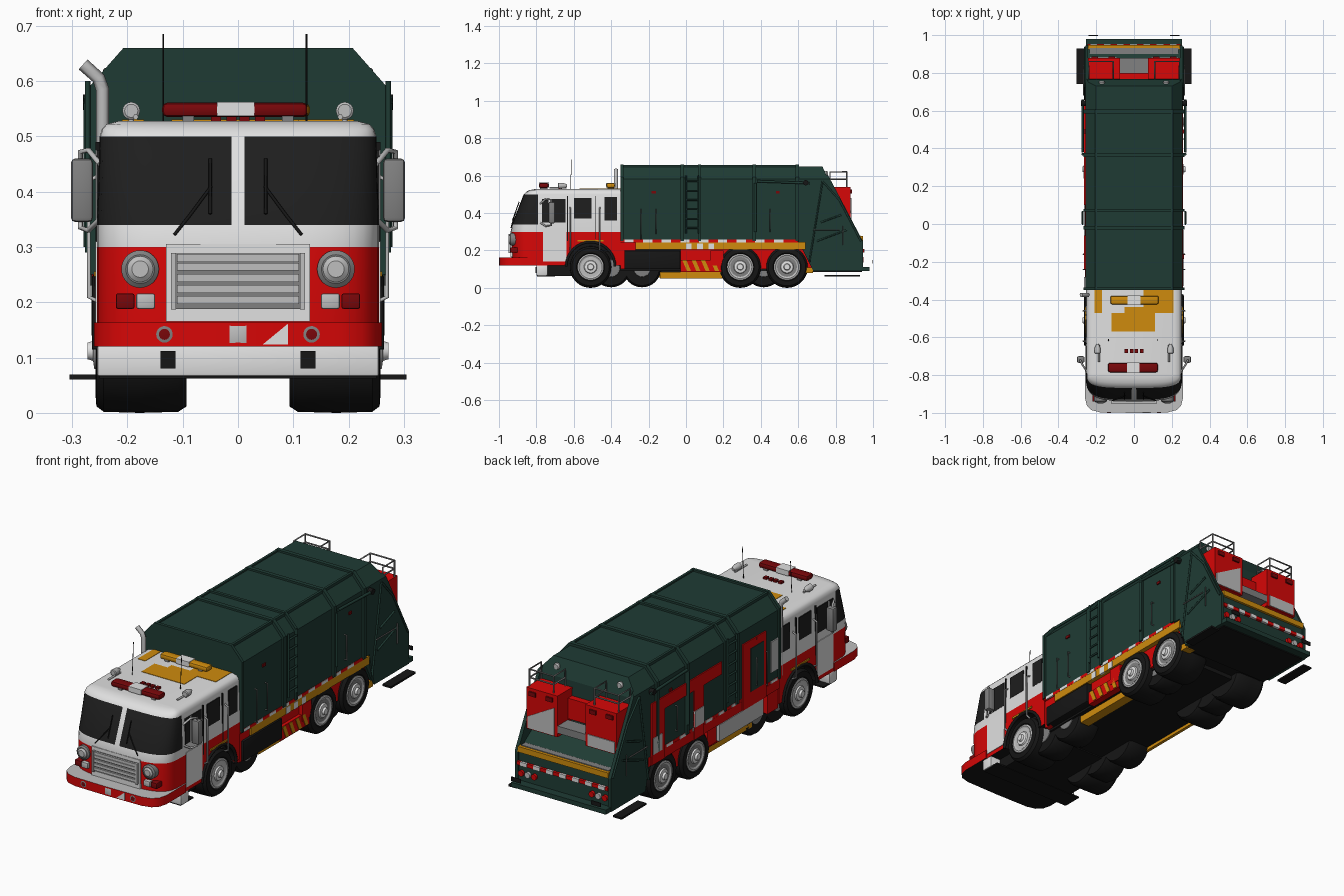
import bpy, bmesh, math
from mathutils import Matrix, Vector

if "Cube" in bpy.data.objects:
    bpy.data.objects.remove(bpy.data.objects["Cube"])

COLS = dict(white=(.75, .75, .75), red=(.68, .002, .002), green=(.0135, .044, .034), black=(.008, .008, .008),
            glass=(.013, .013, .013), orange=(.62, .26, .004), silver=(.52, .52, .52), grey=(.22, .22, .22),
            dark_red=(.19, .002, .003))
MAT = {}
for n, c in COLS.items():
    MAT[n] = bpy.data.materials.new(n)
    MAT[n].diffuse_color = (*c, 1)


def finish(name, bm, mats, smooth=False):
    bmesh.ops.recalc_face_normals(bm, faces=bm.faces)
    me = bpy.data.meshes.new(name)
    bm.to_mesh(me)
    bm.free()
    ob = bpy.data.objects.new(name, me)
    bpy.context.collection.objects.link(ob)
    for m in mats.split():
        me.materials.append(MAT[m])
    if smooth:
        shade(ob)
    return ob


def shade(ob):
    bpy.ops.object.select_all(action='DESELECT')
    ob.select_set(True)
    bpy.context.view_layer.objects.active = ob
    bpy.ops.object.shade_smooth_by_angle(angle=math.radians(35))


def boxes(name, mat, items, mirror=False, bevel=0):
    """Each item is x0, x1, y0, y1, z0, z1."""
    bm = bmesh.new()
    for b in items:
        for s in ((1, -1) if mirror else (1,)):
            c = Vector((s * (b[0] + b[1]) / 2, (b[2] + b[3]) / 2, (b[4] + b[5]) / 2))
            m = Matrix.Translation(c) @ Matrix.Diagonal((abs(b[1] - b[0]), b[3] - b[2], b[5] - b[4], 1))
            bmesh.ops.create_cube(bm, size=1, matrix=m)
    if bevel:
        bmesh.ops.bevel(bm, geom=bm.edges[:], offset=bevel, segments=2, profile=.5, affect='EDGES')
    return finish(name, bm, mat, bevel > 0)


def add_prism(bm, pts, axis, a, b):
    put = (lambda p, t: (t, p[0], p[1])) if axis == 'x' else (lambda p, t: (p[0], t, p[1]))
    r0, r1 = [[bm.verts.new(put(p, t)) for p in pts] for t in (a, b)]
    bm.faces.new(r0)
    bm.faces.new(r1)
    for i in range(len(pts)):
        j = (i + 1) % len(pts)
        bm.faces.new((r0[i], r0[j], r1[j], r1[i]))


def prism(name, mat, pts, axis, spans):
    bm = bmesh.new()
    for a, b in spans:
        add_prism(bm, pts, axis, a, b)
    return finish(name, bm, mat)


def tubes(name, mat, paths, r, mirror=False):
    cu = bpy.data.curves.new(name, 'CURVE')
    cu.dimensions, cu.bevel_depth, cu.bevel_resolution, cu.use_fill_caps = '3D', r, 1, True
    for path in paths:
        for s in ((1, -1) if mirror else (1,)):
            sp = cu.splines.new('POLY')
            sp.points.add(len(path) - 1)
            for p, q in zip(sp.points, path):
                p.co = (s * q[0], q[1], q[2], 1)
    cu.materials.append(MAT[mat])
    bpy.context.collection.objects.link(bpy.data.objects.new(name, cu))


def lathes(name, mat, prof, axis, centres, n=32):
    """Spin a (radius, along) profile round the x axis (outwards) or y axis."""
    bm = bmesh.new()
    for c in centres:
        sg = -1 if c[0] < 0 else 1
        rings = []
        for r, h in prof:
            uv = [(r * math.cos(k * math.tau / n), r * math.sin(k * math.tau / n)) for k in range(n)]
            rings.append([bm.verts.new(Vector(c) + Vector((sg * h, u, v) if axis == 'x' else (u, h, v))) for u, v in uv])
        for p, q in zip(rings, rings[1:]):
            for k in range(n):
                bm.faces.new((p[k], p[k - 1], q[k - 1], q[k]))
        bm.faces.new(rings[0])
        bm.faces.new(rings[-1])
    return finish(name, bm, mat, True)


def arc(r, n, turn=math.pi):
    return [(-.51 + r * math.cos(k * turn / n), .115 + r * math.sin(k * turn / n)) for k in range(n + 1)]


# --- cab shell: lofted rings, coloured by height and position
def ring(z, front, hw):
    half = []
    for t in [0, .0025] + [i / 10 for i in range(1, 11)]:
        a = t * math.pi / 2
        half.append((hw * max(math.sin(a), 0) ** .55, -.79 - (-.79 - front) * max(math.cos(a), 0) ** .55))
    half += [(hw, -.35)]
    return [(x, y, z) for x, y in half] + [(-x, y, z) for x, y in reversed(half[1:])]


bm = bmesh.new()
rows = [[bm.verts.new(p) for p in ring(*a)] for a in
        [(.12, -.93, .255), (.30, -.937, .255), (.34, -.93, .255), (.50, -.868, .25), (.513, -.855, .246),
         (.522, -.84, .238), (.528, -.81, .215)]]
for a, b in zip(rows, rows[1:]):
    for i in range(len(a)):
        f = bm.faces.new((a[i], a[(i + 1) % len(a)], b[(i + 1) % len(a)], b[i]))
        c = f.calc_center_median()
        f.material_index = 1 if c.z < .3 else 2 if .35 < c.z < .5 and c.y < -.79 and abs(c.x) > .016 else 0
bm.faces.new(rows[0]).material_index = 3
bm.faces.new(rows[-1])
cab = finish('cab', bm, 'white red glass black')
bm = bmesh.new()
add_prism(bm, arc(.13, 40, math.tau)[:-1], 'x', -.4, .4)
for f in bm.faces:
    f.material_index = 3
cutter = finish('arch_cutter', bm, 'white red glass black')
cutter.hide_render = True
mod = cab.modifiers.new('arch', 'BOOLEAN')
mod.operation, mod.object = 'DIFFERENCE', cutter
bpy.context.view_layer.objects.active = cab
bpy.ops.object.modifier_apply(modifier='arch')
bpy.data.objects.remove(cutter)
shade(cab)
prism('arch_liner', 'black', arc(.131, 20), 'x', [(-.2, .2)])

# --- cab sides
boxes('cab_door', 'white', [(.25, .258, -.765, -.64, .14, .31)], True)
boxes('side_windows', 'glass', [(.247, .2555, -.77, -.645, .35, .475), (.247, .2555, -.6, -.505, .37, .48),
                                (.247, .2555, -.435, -.37, .36, .485)], True)
boxes('window_pillars', 'white', [(.25, .258, -.735, -.725, .35, .475)], True)
boxes('door_seams', 'black', [(.25, .2575, -.635, -.63, .25, .49), (.25, .2575, -.485, -.48, .26, .49)], True)
tubes('wheel_arch_trim', 'black', [[(.256, y, z) for y, z in arc(.13, 16)]], .008, True)
tubes('grab_rails', 'silver', [[(.25, y, .2), (.27, y, .21), (.27, y, .42), (.25, y, .43)] for y in (-.62, -.46)], .004, True)
boxes('arch_stripe', 'orange', [(.25, .26, -.58, -.44, .247, .256)], True)

# --- bumper, front step, grille and lamps
bp = [(.26, -.77), (.26, -.92), (.25, -.96), (.225, -.985), (.18, -.997), (0, -1)]
bm = bmesh.new()
plan = bp + [(-x, y) for x, y in reversed(bp[:-1])]
lo, hi = [[bm.verts.new((x, y, z)) for x, y in plan] for z in (.12, .163)]
bm.faces.new(lo).material_index = 2
bm.faces.new(hi).material_index = 1
for i in range(len(plan)):
    bm.faces.new((lo[i], lo[i - 1], hi[i - 1], hi[i]))
finish('front_bumper', bm, 'red silver black', True)
boxes('front_step', 'white', [(-.255, .255, -.8, -.74, .066, .122)], bevel=.005)
boxes('step_base', 'black', [(-.25, .25, -.797, -.7, .062, .069)])
boxes('tow_openings', 'black', [(.113, .14, -.805, -.795, .08, .112)], True)
boxes('grille_panel', 'white', [(-.13, .13, -.938, -.92, .165, .305)])
boxes('grille_recess', 'grey', [(-.118, .118, -.942, -.93, .188, .288)])
boxes('grille_bars', 'silver', [(-.11, .11, -.95, -.935, z, z + .014) for z in (.197, .217, .237, .257, .273)]
      + [(-.121, -.112, -.95, -.93, .187, .289), (.112, .121, -.95, -.93, .187, .289)])
lamp = [(s * .177, -.938, .26) for s in (1, -1)]
lathes('headlight_rims', 'grey', [(.034, .05), (.034, 0), (.026, -.006)], 'y', lamp)
lathes('headlights', 'silver', [(.026, .02), (.026, -.004), (.015, -.012)], 'y', lamp)
boxes('front_indicators', 'dark_red', [(.187, .221, -.94, -.87, .188, .216)], True, .004)
boxes('front_side_lamps', 'silver', [(.15, .184, -.942, -.89, .188, .216)], True, .004)
fog = [(s * .133, -.998, .142) for s in (1, -1)]
lathes('fog_lights', 'grey', [(.015, .02), (.015, 0), (.009, -.001)], 'y', fog, 20)
lathes('fog_lenses', 'dark_red', [(.01, .01), (.01, -.0015), (.006, -.002)], 'y', fog, 16)
boxes('bumper_speaker', 'silver', [(-.019, .019, -1, -.98, .123, .161)], bevel=.004)
prism('bumper_chevron', 'white', [(.045, .124), (.09, .124), (.09, .161)], 'y', [(-.9995, -.99)])
tubes('wipers', 'black', [[(.115, -.935, .322), (.085, -.925, .36), (.048, -.909, .41)],
                          [(.05, -.928, .36), (.05, -.892, .46)]], .003, True)

# --- mirrors, exhaust, roof gear
boxes('mirrors', 'grey', [(.262, .302, -.735, -.7, .345, .46)], True, .008)
tubes('mirror_arms', 'silver', [[(.25, -.78, .45), (.27, -.75, .475), (.285, -.72, .472), (.285, -.72, .335),
                                (.27, -.75, .33), (.25, -.78, .35)]], .005, True)
tubes('exhaust_stack', 'silver', [[(-.245, -.375, .25), (-.245, -.375, .585), (-.252, -.375, .605), (-.28, -.375, .63)]], .012)
boxes('roof_panels', 'orange', [(-.21, -.17, -.47, -.35, .526, .53), (.05, .21, -.47, -.35, .526, .53),
                                (-.12, .11, -.57, -.47, .526, .53), (-.05, .11, -.47, -.44, .526, .53)])
boxes('front_light_bar', 'dark_red', [(-.137, .126, -.785, -.735, .535, .561)], bevel=.009)
boxes('light_bar_centre', 'white', [(-.038, .03, -.787, -.733, .537, .5625)])
boxes('rear_light_bar', 'orange', [(-.125, .13, -.425, -.38, .535, .56)], bevel=.009)
boxes('rear_bar_centre', 'white', [(-.035, .035, -.427, -.378, .537, .5615)])
boxes('light_bar_feet', 'grey', [(.08, .1, -.78, -.74, .525, .538), (.08, .1, -.42, -.385, .525, .538)], True)
boxes('roof_markers', 'dark_red', [(x - .009, x + .009, -.682, -.663, .526, .538) for x in (-.04, -.012, .012, .04)])
tubes('antennas', 'black', [[(-.135, -.62, .52), (-.135, -.61, .685)], [(.124, -.62, .52), (.124, -.61, .685)]], .0016)
lathes('roof_spotlights', 'silver', [(.006, .035), (.015, .015), (.016, -.012), (.012, -.015)], 'y',
       [(s * .193, -.67, .546) for s in (1, -1)], 16)
tubes('roof_horns', 'silver', [[(.193, -.67, .52), (.193, -.67, .54)], [(.185, -.73, .535), (.185, -.64, .535)]], .005, True)

# --- green refuse body with ribs
def section(g):
    half = [(.258 + g, .25), (.258 + g, .583 + g), (.198 + g, .651 + g)]
    return half + [(-x, z) for x, z in reversed(half)]


prism('refuse_body', 'green', section(0), 'y', [(-.35, .6)])
prism('body_ribs', 'green', section(.009), 'y', [(-.35, -.335), (-.03, -.01), (.065, .08), (.355, .375), (.585, .605)])
boxes('body_top_rail', 'green', [(.195, .207, -.35, .6, .645, .658)], True)
tubes('ladder', 'green', [[(.272, y, .29), (.272, y, .6)] for y in (0, .065)]
      + [[(.272, 0, z), (.272, .065, z)] for z in (.32, .37, .42, .47, .52, .57)], .005, True)
tubes('body_handles', 'grey', [[(.257, y, z0), (.27, y, z0), (.27, y, .42), (.257, y, .42)]
                               for y, z0 in ((-.16, .29), (.45, .3), (-.24, .26))], .003, True)
tubes('tailgate_rams', 'green', [[(.272, .38, .57), (.272, .66, .56)], [(.272, .37, .3), (.272, .37, .56)]], .007, True)
lathes('ram_pivots', 'black', [(.014, -.03), (.014, .008)], 'x', [(s * .272, .64, .562) for s in (1, -1)], 16)
boxes('body_markers', 'dark_red', [(.255, .264, -.185, -.16, .505, .518), (.255, .264, .48, .5, .505, .518)], True)

# --- tailgate core and cheeks, top corners cut to follow the body
def tailgate(name, pts, spans):
    b = bmesh.new()
    for s in spans:
        add_prism(b, pts, 'x', *s)
    for s in (1, -1):
        bmesh.ops.bisect_plane(b, geom=b.verts[:] + b.edges[:] + b.faces[:], plane_co=(s * .258, 0, .583),
                               plane_no=(s * .068, 0, .06), clear_outer=True)
        bmesh.ops.holes_fill(b, edges=[e for e in b.edges if e.is_boundary])
    finish(name, b, 'green')


tailgate('tailgate', [(.6, .648), (.73, .648), (.765, .57), (.775, .36), (.935, .25), (.94, .09), (.68, .09), (.6, .25)],
         [(-.25, .25)])
tailgate('tailgate_cheeks', [(.6, .648), (.735, .648), (.83, .47), (.945, .25), (.945, .09), (.68, .09), (.64, .25), (.6, .25)],
         [(.243, .258), (-.258, -.243)])
tubes('cheek_frames', 'green', [[(.26, .73, .57), (.26, .82, .47), (.26, .935, .25)], [(.26, .66, .14), (.26, .73, .57)],
                                [(.26, .72, .35), (.26, .83, .39)], [(.26, .7, .25), (.26, .86, .31)]], .005, True)
tubes('cheek_handles', 'grey', [[(.268, .84, .23), (.268, .84, .33)], [(.268, .68, .31), (.268, .82, .31)]], .003, True)

# --- rear: red lockers, hopper, bars and lamps
boxes('rear_lockers', 'red', [(.075, .243, .765, .88, .34, .54)], True)
boxes('locker_back', 'red', [(-.08, .08, .765, .8, .4, .5)])
boxes('hopper_floor', 'grey', [(-.075, .075, .8, .88, .36, .395)])
boxes('locker_lower_plates', 'silver', [(.09, .235, .878, .884, .345, .4)], True)
prism('locker_chevron', 'silver', [(.09, .4), (.09, .48), (.235, .4)], 'y', [(.878, .884)])
boxes('locker_lamps', 'dark_red', [(.1, .135, .878, .888, .505, .525), (.19, .225, .878, .888, .505, .525)], True)
tubes('roof_rails', 'grey', [[(.11, .77, .54), (.11, .77, .62), (.11, .86, .62), (.24, .86, .62), (.24, .77, .62), (.24, .77, .54)],
                             [(.11, .77, .58), (.11, .86, .58), (.24, .86, .58), (.24, .77, .58)],
                             [(.11, .86, .54), (.11, .86, .62)], [(.24, .86, .54), (.24, .86, .62)]], .004, True)
lathes('rear_worklights', 'silver', [(.012, -.02), (.016, 0), (.012, .008)], 'y', [(s * .17, .75, .61) for s in (1, -1)], 16)
boxes('hopper_sill', 'orange', [(-.243, .243, .925, .947, .25, .277)])
boxes('sill_bar', 'grey', [(-.235, .235, .9, .932, .265, .281)])
boxes('rear_stripe', 'red', [(-.245, .245, .94, .952, .19, .207)])
boxes('rear_stripe_blocks', 'white', [(-.23 + k * .07, -.195 + k * .07, .942, .954, .189, .208) for k in range(7)])
boxes('rear_step', 'green', [(-.255, .255, .935, .98, .09, .112)])
lathes('tail_lamps', 'red', [(.014, -.01), (.014, .005)], 'y', [(s * x, .945, .15) for s in (1, -1) for x in (.225, .155)], 16)
lathes('reverse_lamps', 'silver', [(.014, -.01), (.014, .005)], 'y', [(s * .19, .945, .15) for s in (1, -1)], 16)
boxes('side_footplates', 'black', [(.258, .305, .74, .93, .06, .069)], True)
boxes('rear_hooks', 'black', [(.19, .24, .996, 1, .13, .15)], True)
boxes('tailgate_floor', 'black', [(-.24, .24, .66, .94, .085, .092)])

# --- chassis and lower sides
boxes('chassis', 'black', [(-.225, .225, -.35, .67, .09, .25), (-.2, .2, -.76, -.35, .064, .13),
                           (-.2, .2, -.35, .6, .07, .1)])
boxes('lower_skirts', 'red', [(.2, .236, -.03, .67, .1, .21), (.2, .25, -.35, -.27, .1, .25), (.23, .255, .13, .2, .12, .2)], True)
boxes('side_beam_right', 'orange', [(.2, .259, -.27, .64, .205, .244), (.2, .25, .6, .68, .08, .11)])
boxes('lower_sill', 'orange', [(.16, .21, -.14, .25, .05, .085), (-.215, -.2, -.2, .2, .055, .085)])
boxes('tool_box', 'black', [(.2, .262, -.33, -.03, .1, .2)], bevel=.006)
boxes('side_stripe', 'red', [(.25, .2595, -.35, .6, .243, .258)], True)
boxes('side_stripe_blocks', 'white', [(.25, .2605, -.33 + k * .1, -.28 + k * .1, .243, .258) for k in range(9)], True)
boxes('beam_patches', 'white', [(.25, .2605, y, y + .03, .205, .238) for y in (0, .06, .12)])
boxes('chevron_panel', 'red', [(.22, .252, -.03, .2, .085, .15)])
for k in range(4):
    y = -.02 + k * .05
    prism('chevron_stripe', 'orange', [(y, .148), (y + .022, .148), (y + .047, .09), (y + .025, .09)], 'x', [(.25, .255)])

# --- left side: red lockers framing the green body
boxes('left_frame', 'red', [(-.264, -.25, -.24, -.06, .2, .52), (-.264, -.25, .1, .62, .44, .5), (-.264, -.25, .24, .31, .2, .5),
                            (-.264, -.25, .54, .64, .2, .5), (-.2605, -.2, -.35, .66, .2, .245)])
boxes('left_locker_door', 'green', [(-.266, -.26, -.22, -.12, .27, .48)])
boxes('left_panels', 'silver', [(-.264, -.2, -.22, .12, .12, .2), (-.267, -.25, .24, .31, .26, .34),
                                (-.267, -.25, .56, .63, .25, .33), (-.264, -.25, -.34, -.28, .3, .45)])

# --- wheels
front, rear = [[(s * .258, y, .112) for s in (1, -1) for y in ys] for ys in ((-.51,), (.29, .54))]
lathes('tyres', 'black', [(.06, -.165), (.1, -.165), (.11, -.15), (.112, -.08), (.11, -.015), (.1, -.002), (.075, 0), (.066, -.01)],
       'x', front + rear, 36)
lathes('wheel_rims', 'silver', [(.07, -.02), (.07, -.002), (.062, 0), (.052, -.006)], 'x', front + rear)
dish = [(.053, -.012), (.053, -.005), (.036, -.0045)]
lathes('front_dishes', 'silver', dish, 'x', front, 24)
lathes('rear_dishes', 'grey', dish, 'x', rear, 24)
lathes('wheel_hubs', 'white', [(.036, -.006), (.032, .002), (.018, .004), (.015, .014)], 'x', front + rear, 24)
inner = [(s * .215, y, .105) for s in (1, -1) for y in (-.4, -.235, .415)]
lathes('inner_tyres', 'black', [(.05, -.12), (.095, -.12), (.102, -.1), (.102, -.015), (.092, 0), (.05, 0)], 'x', inner, 32)
lathes('inner_hubs', 'grey', [(.05, -.01), (.045, .003), (.02, .004)], 'x', inner, 24)

for m in bpy.data.materials:
    if m.users and not m.is_grease_pencil:
        m.use_nodes = True
        m.node_tree.nodes["Principled BSDF"].inputs["Base Color"].default_value = m.diffuse_color
